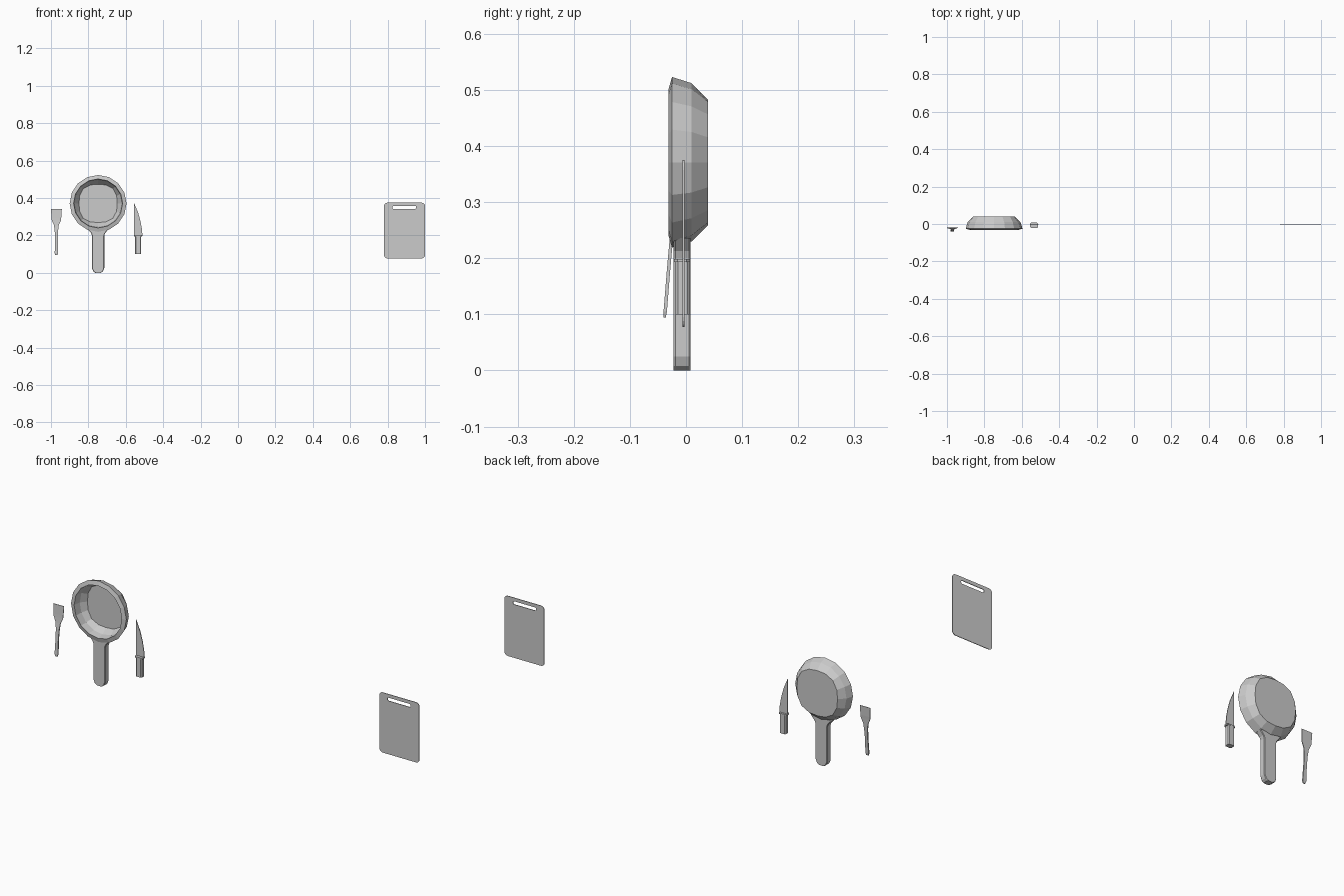
import bpy, bmesh
from math import sin, cos, pi, radians

if "Cube" in bpy.data.objects:
    bpy.data.objects.remove(bpy.data.objects["Cube"])


def loft(name, rings):
    """Join equal-sized point rings with quads and cap both ends."""
    bm = bmesh.new()
    vr = [[bm.verts.new(p) for p in r] for r in rings]
    n = len(vr[0])
    for a, b in zip(vr, vr[1:]):
        for i in range(n):
            j = (i + 1) % n
            bm.faces.new((a[i], a[j], b[j], b[i]))
    bm.faces.new(vr[0])
    bm.faces.new(vr[-1])
    bmesh.ops.recalc_face_normals(bm, faces=bm.faces)
    me = bpy.data.meshes.new(name)
    bm.to_mesh(me)
    bm.free()
    ob = bpy.data.objects.new(name, me)
    bpy.context.collection.objects.link(ob)
    return ob


def box_ring(cx, cy, z, w, d, c=0.0):
    """Horizontal rectangle, half sizes w and d, with optional chamfer c."""
    if c == 0:
        pts = [(-w, -d), (w, -d), (w, d), (-w, d)]
    else:
        pts = [(-w + c, -d), (w - c, -d), (w, -d + c), (w, d - c),
               (w - c, d), (-w + c, d), (-w, d - c), (-w, -d + c)]
    return [(cx + x, cy + y, z) for x, y in pts]


def pan_ring(r, y, square=0.0):
    """16-sided ring facing y, pulled towards a rounded square."""
    pts = []
    for i in range(16):
        a = i * pi / 8
        k = r * (1 + square * sin(2 * a) ** 2)
        pts.append((-0.748 + k * cos(a), y, 0.371 + k * sin(a)))
    return pts


def rounded_rect(x0, x1, z0, z1, r, n=4):
    pts = []
    for cx, cz, s in ((x1 - r, z1 - r, 0), (x0 + r, z1 - r, 90),
                      (x0 + r, z0 + r, 180), (x1 - r, z0 + r, 270)):
        for i in range(n + 1):
            a = radians(s + 90 * i / n)
            pts.append((cx + r * cos(a), cz + r * sin(a)))
    return pts


# Pan: back floor, outer wall, rim, inner wall, inner floor
loft("pan_bowl", [pan_ring(0.112, 0.039, 0.08), pan_ring(0.141, 0.010),
                  pan_ring(0.152, -0.025), pan_ring(0.131, -0.031),
                  pan_ring(0.125, 0.005, 0.02), pan_ring(0.102, 0.033, 0.1)])

# Pan handle: rounded end, straight grip, flare into the bowl
loft("pan_handle", [box_ring(-0.748, -0.007, z, w, 0.015, 0.003) for z, w in
                    ((0, 0.015), (0.008, 0.026), (0.025, 0.033), (0.2, 0.033),
                     (0.213, 0.038), (0.236, 0.058))])

# Knife: blade, bolster, handle
blade = [(-0.511, 0.198), (-0.513, 0.23), (-0.521, 0.275), (-0.534, 0.322),
         (-0.556, 0.374), (-0.556, 0.198)]
loft("knife_blade", [[(x, y, z) for x, z in blade] for y in (-0.0065, -0.003)])
loft("knife_bolster", [box_ring(-0.534, -0.007, z, 0.022, 0.014, 0.006)
                       for z in (0.193, 0.199)])
loft("knife_handle", [box_ring(-0.534, -0.006, z, 0.016, 0.0125, 0.004)
                      for z in (0.1, 0.194)])

# Spatula: leaning handle widening into a flat head
loft("spatula", [box_ring(-0.971, y, z, w, d) for z, w, y, d in
                 ((0.094, 0.006, -0.038, 0.002), (0.105, 0.009, -0.037, 0.003),
                  (0.18, 0.0075, -0.031, 0.003), (0.225, 0.009, -0.027, 0.003),
                  (0.255, 0.013, -0.024, 0.002), (0.282, 0.025, -0.022, 0.0015),
                  (0.295, 0.026, -0.021, 0.0015), (0.342, 0.029, -0.019, 0.001))])

# Cutting board: rounded outline with a grip slot
cu = bpy.data.curves.new("board_outline", 'CURVE')
cu.dimensions = '2D'
cu.fill_mode = 'BOTH'
cu.extrude = 0.0015
for pts in (rounded_rect(0.781, 1.0, 0.077, 0.375, 0.018),
            rounded_rect(0.826, 0.952, 0.342, 0.358, 0.006)):
    sp = cu.splines.new('POLY')
    sp.points.add(len(pts) - 1)
    for p, (x, z) in zip(sp.points, pts):
        p.co = (x, z, 0, 1)
    sp.use_cyclic_u = True
tmp = bpy.data.objects.new("board_outline", cu)
bpy.context.collection.objects.link(tmp)
dg = bpy.context.evaluated_depsgraph_get()
mesh = bpy.data.meshes.new_from_object(tmp.evaluated_get(dg))
bpy.data.objects.remove(tmp)
mesh.shade_flat()
board = bpy.data.objects.new("cutting_board", mesh)
board.rotation_euler.x = pi / 2
board.location.y = -0.0045
bpy.context.collection.objects.link(board)
